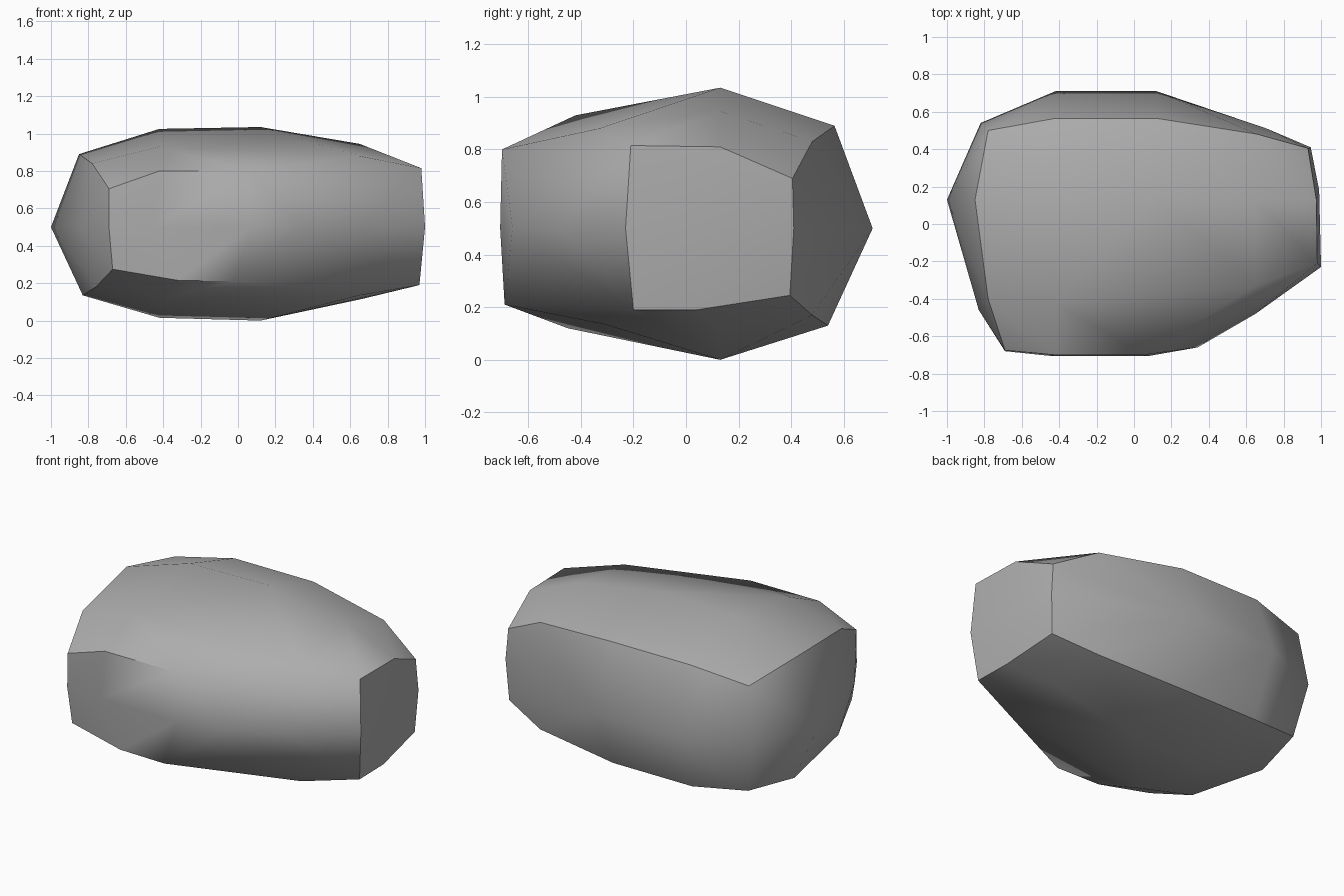
import bpy
import bmesh
import math

cube = bpy.data.objects.get("Cube")
if cube:
    bpy.data.objects.remove(cube, do_unlink=True)

# One plain stone colour
stone = bpy.data.materials.new("stone_grey")
stone.use_nodes = True
grey = (0.42, 0.42, 0.42, 1.0)
stone.diffuse_color = grey
bsdf = next(n for n in stone.node_tree.nodes if n.type == "BSDF_PRINCIPLED")
bsdf.inputs["Base Color"].default_value = grey
bsdf.inputs["Roughness"].default_value = 0.9

# Widest outline, at mid height (x, y)
belt = [(-0.42, 0.71), (0.12, 0.71), (0.71, 0.51), (0.945, 0.41), (0.99, 0.18),
        (1.0, -0.23), (0.65, -0.48), (0.34, -0.66), (0.07, -0.707), (-0.45, -0.705),
        (-0.69, -0.68), (-0.83, -0.46), (-1.0, 0.13), (-0.82, 0.54)]
# Upper rim around the sloping top (x, y, z)
upper_rim = [(-0.78, 0.50, 0.83), (-0.42, 0.565, 0.89), (0.12, 0.565, 0.89),
             (0.66, 0.48, 0.83), (0.93, 0.405, 0.69), (0.975, 0.13, 0.81),
             (0.98, -0.21, 0.815), (0.65, -0.33, 0.88), (0.05, -0.70, 0.80),
             (-0.42, -0.70, 0.80), (-0.69, -0.675, 0.705), (-0.78, -0.40, 0.84),
             (-0.85, 0.13, 0.89)]
# Lower rim around the underside
lower_rim = [(-0.76, 0.48, 0.17), (-0.42, 0.54, 0.13), (0.12, 0.54, 0.13),
             (0.66, 0.48, 0.17), (0.93, 0.395, 0.245), (0.965, 0.04, 0.19),
             (0.97, -0.20, 0.19), (0.65, -0.31, 0.135), (-0.02, -0.69, 0.21),
             (-0.32, -0.69, 0.215), (-0.67, -0.66, 0.275), (-0.76, -0.40, 0.18),
             (-0.83, 0.13, 0.135)]
# Ridges along the crown and the base
crown = [(-0.42, 0.13, 1.025), (0.12, 0.13, 1.035), (0.65, 0.13, 0.945), (-0.42, -0.42, 0.93)]
base = [(-0.42, 0.13, 0.015), (0.12, 0.13, 0.0), (0.66, 0.13, 0.115), (-0.42, -0.45, 0.12)]

# Wrap the points in a faceted skin
bm = bmesh.new()
for p in [(x, y, 0.5) for x, y in belt] + upper_rim + lower_rim + crown + base:
    bm.verts.new(p)
hull = bmesh.ops.convex_hull(bm, input=bm.verts)
bmesh.ops.delete(bm, geom=[v for v in bm.verts if not v.link_faces], context="VERTS")
bmesh.ops.dissolve_limit(bm, angle_limit=math.radians(1.5), verts=bm.verts, edges=bm.edges)
bmesh.ops.recalc_face_normals(bm, faces=bm.faces)

mesh = bpy.data.meshes.new("boulder")
bm.to_mesh(mesh)
bm.free()
mesh.materials.append(stone)
boulder = bpy.data.objects.new("boulder", mesh)
bpy.context.collection.objects.link(boulder)

# Soft facets, with the hard rims kept crisp
bpy.ops.object.select_all(action="DESELECT")
boulder.select_set(True)
bpy.context.view_layer.objects.active = boulder
bpy.ops.object.shade_smooth_by_angle(angle=math.radians(47))
